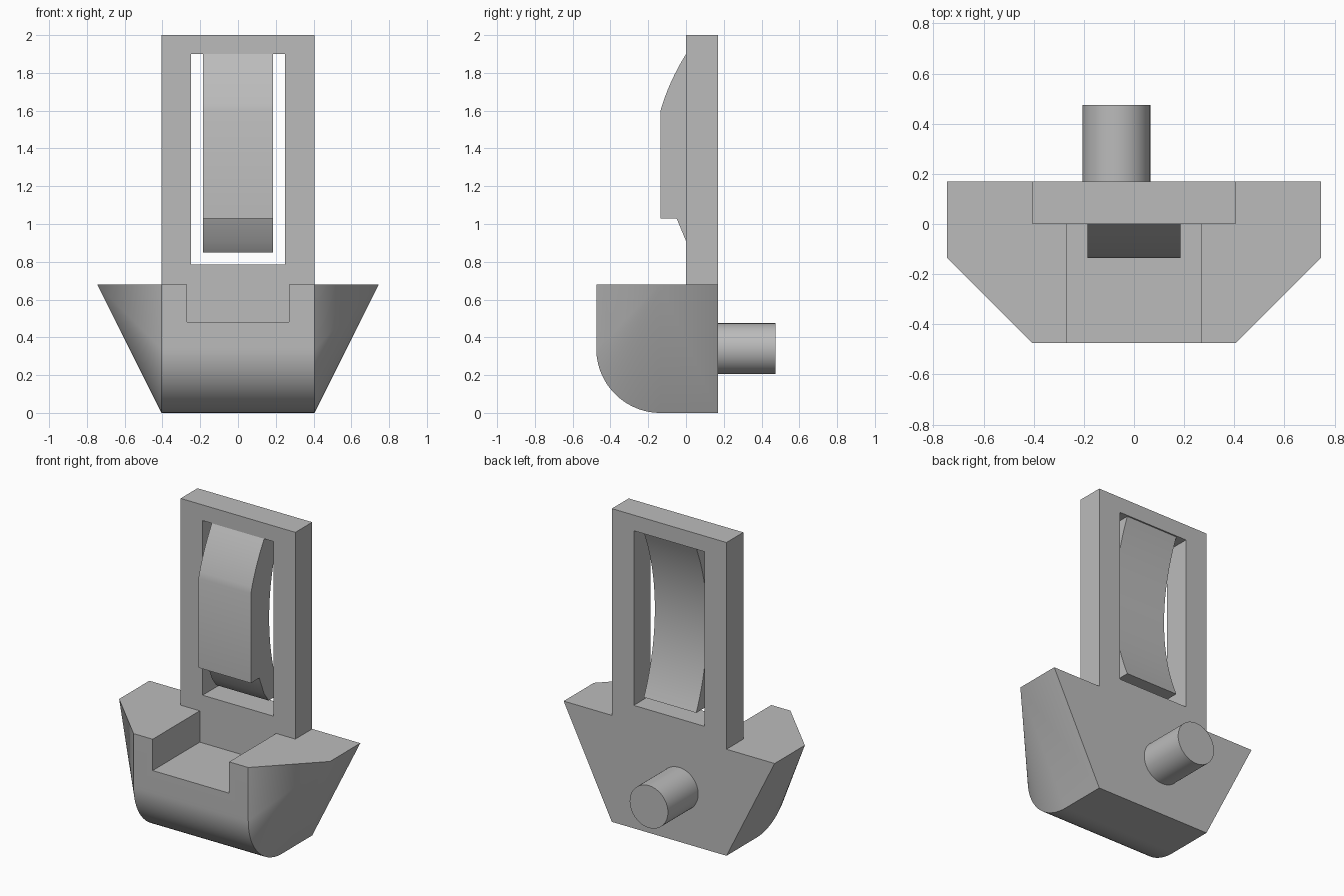
import bpy, bmesh
from math import sin, cos, pi, sqrt, radians

cube = bpy.data.objects.get("Cube")
if cube:
    bpy.data.objects.remove(cube, do_unlink=True)

grey = bpy.data.materials.new("plain grey")
grey.use_nodes = True
grey.diffuse_color = (0.5, 0.5, 0.5, 1)
grey.node_tree.nodes["Principled BSDF"].inputs["Base Color"].default_value = (0.5, 0.5, 0.5, 1)


def make(name, bm):
    """Turn a bmesh into a named grey object."""
    bmesh.ops.recalc_face_normals(bm, faces=bm.faces)
    mesh = bpy.data.meshes.new(name)
    bm.to_mesh(mesh)
    bm.free()
    mesh.materials.append(grey)
    obj = bpy.data.objects.new(name, mesh)
    bpy.context.collection.objects.link(obj)
    return obj


def select(obj):
    bpy.ops.object.select_all(action='DESELECT')
    obj.select_set(True)
    bpy.context.view_layer.objects.active = obj


def box(name, low, high):
    bm = bmesh.new()
    bmesh.ops.create_cube(bm, size=1)
    for v in bm.verts:
        v.co = [a + (b - a) * (c + 0.5) for a, b, c in zip(low, high, v.co)]
    return make(name, bm)


def cut(obj, low, high):
    """Remove a box-shaped volume from an object."""
    cutter = box("cutter", low, high)
    cutter.hide_render = True
    mod = obj.modifiers.new("cut", 'BOOLEAN')
    mod.operation, mod.solver, mod.object = 'DIFFERENCE', 'EXACT', cutter
    select(obj)
    bpy.ops.object.modifier_apply(modifier=mod.name)
    bpy.data.objects.remove(cutter, do_unlink=True)


def smooth(obj):
    select(obj)
    bpy.ops.object.shade_smooth_by_angle(angle=radians(30))


BACK, FRONT, DECK = 0.17, -0.475, 0.68
NARROW, WIDE, ROUND = 0.405, 0.745, 0.34

# Flared base: hull of a rounded keel block and wide upper corners
bm = bmesh.new()
for s in (-1, 1):
    bm.verts.new((s * NARROW, BACK, 0))
    bm.verts.new((s * NARROW, FRONT, DECK))
    bm.verts.new((s * WIDE, BACK, DECK))
    bm.verts.new((s * WIDE, FRONT + ROUND, DECK))
    for i in range(25):
        a = pi / 2 * i / 24
        bm.verts.new((s * NARROW, FRONT + ROUND - ROUND * sin(a), ROUND - ROUND * cos(a)))
bmesh.ops.convex_hull(bm, input=bm.verts)
bmesh.ops.dissolve_limit(bm, angle_limit=radians(0.3), verts=bm.verts, edges=bm.edges)
base = make("flared_base", bm)
cut(base, (-0.27, -1, 0.48), (0.27, 0, 1))
smooth(base)

# Upright frame with a tall window
frame = box("upright_frame", (-NARROW, 0, DECK), (NARROW, BACK, 2))
cut(frame, (-0.25, -1, 0.785), (0.25, 1, 1.9))

# Spring tongue hanging from the top of the window
TOP, TIP = 1.9, 0.85
profile = []
for i in range(9):                      # bowed upper front
    t = i / 8
    bulge = 0.05 * t * (1 - t)
    profile.append((-0.135 * t - bulge, TOP - 0.3 * t))
profile += [(-0.135, 1.03), (-0.05, 1.03), (0, 0.91), (0.045, TIP)]
middle, half, radius = (TOP + TIP) / 2, (TOP - TIP) / 2, 1.3
for i in range(25):                     # hollow back
    z = TIP + (TOP - TIP) * i / 24
    profile.append((0.05 + radius - sqrt(radius ** 2 - (z - middle) ** 2), z))
bm = bmesh.new()
face = bm.faces.new([bm.verts.new((-0.185, y, z)) for y, z in profile])
side = bmesh.ops.extrude_face_region(bm, geom=[face])["geom"]
bmesh.ops.translate(bm, vec=(0.37, 0, 0),
                    verts=[g for g in side if isinstance(g, bmesh.types.BMVert)])
smooth(make("spring_tongue", bm))

# Round peg on the back
bpy.ops.mesh.primitive_cylinder_add(vertices=64, radius=0.135, depth=0.305,
                                    location=(-0.07, BACK + 0.1525, 0.34),
                                    rotation=(pi / 2, 0, 0))
peg = bpy.context.object
peg.name = "back_peg"
peg.data.materials.append(grey)
smooth(peg)
